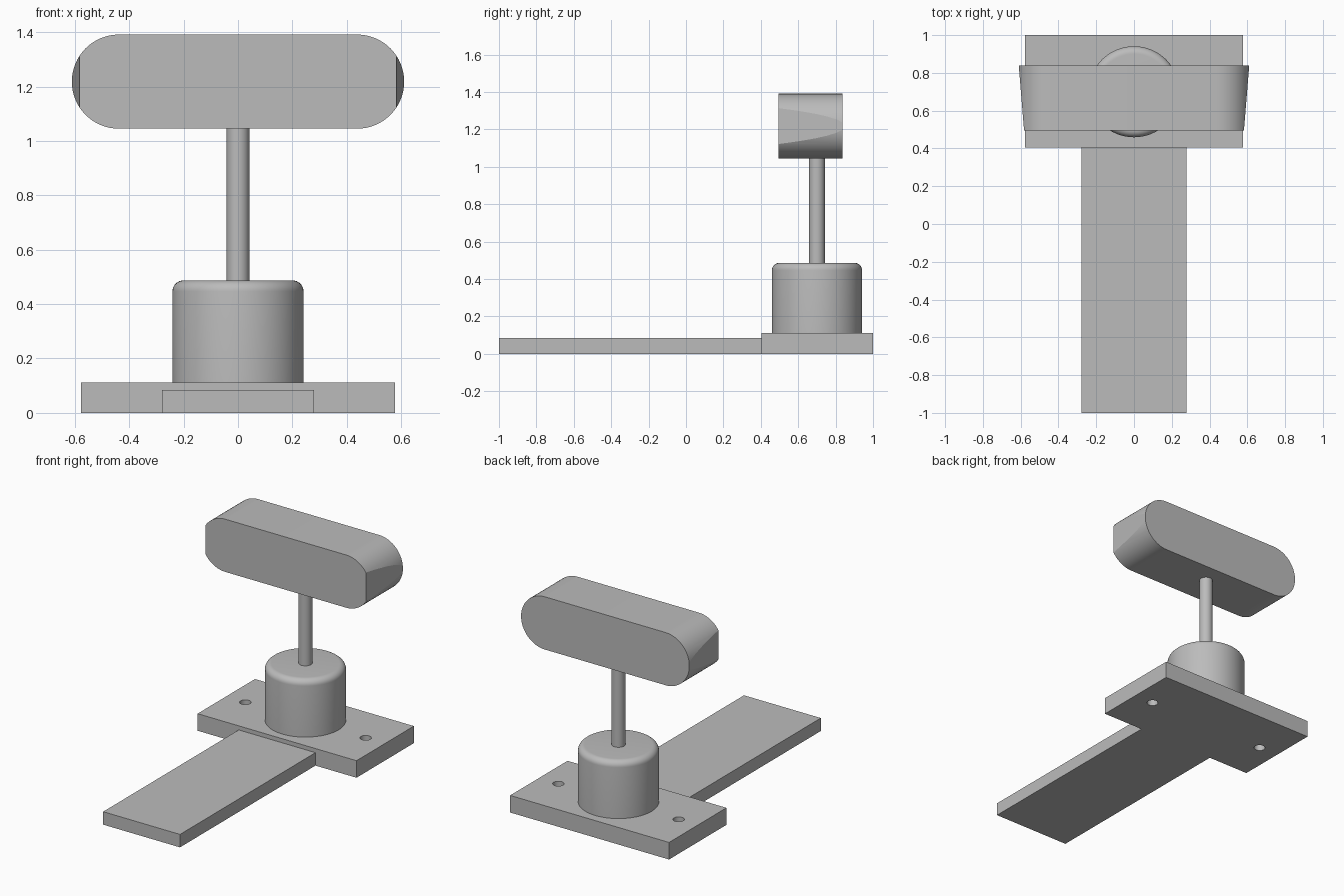
import bpy, bmesh, math
from mathutils import Vector

if "Cube" in bpy.data.objects:
    bpy.data.objects.remove(bpy.data.objects["Cube"])

CY = 0.70  # y of the post axis

# Mid grey shared by all parts
grey = bpy.data.materials.new("mid_grey")
grey.diffuse_color = (0.5, 0.5, 0.5, 1)
grey.use_nodes = True
grey.node_tree.nodes["Principled BSDF"].inputs["Base Color"].default_value = grey.diffuse_color


def smooth_by_angle(obj, degrees=30):
    bpy.ops.object.select_all(action='DESELECT')
    obj.select_set(True)
    bpy.context.view_layer.objects.active = obj
    bpy.ops.object.shade_smooth_by_angle(angle=math.radians(degrees))


def to_object(bm, name, smooth=False):
    bmesh.ops.recalc_face_normals(bm, faces=bm.faces)
    mesh = bpy.data.meshes.new(name)
    bm.to_mesh(mesh)
    bm.free()
    mesh.materials.append(grey)
    obj = bpy.data.objects.new(name, mesh)
    bpy.context.collection.objects.link(obj)
    if smooth:
        smooth_by_angle(obj)
    return obj


def box(name, lo, hi):
    bm = bmesh.new()
    bmesh.ops.create_cube(bm, size=1)
    lo, hi = Vector(lo), Vector(hi)
    for v in bm.verts:
        v.co = (lo + hi) / 2 + v.co * (hi - lo)
    return to_object(bm, name)


def lathe(name, profile, x=0.0, y=CY, steps=64):
    bm = bmesh.new()
    pts = [bm.verts.new((r, 0, z)) for r, z in profile]
    edges = [bm.edges.new(p) for p in zip(pts, pts[1:])]
    bmesh.ops.spin(bm, geom=pts + edges, cent=(0, 0, 0), axis=(0, 0, 1),
                   angle=2 * math.pi, steps=steps)
    bmesh.ops.remove_doubles(bm, verts=bm.verts, dist=1e-5)
    bmesh.ops.translate(bm, verts=bm.verts, vec=(x, y, 0))
    return to_object(bm, name, True)


def combine(target, other, operation):
    mod = target.modifiers.new(operation.lower(), 'BOOLEAN')
    mod.operation, mod.object, mod.solver = operation, other, 'EXACT'
    bpy.context.view_layer.objects.active = target
    bpy.ops.object.modifier_apply(modifier=mod.name)
    bpy.data.objects.remove(other)


# Base: cross plate joined with the long tongue, two through holes
base = box("base_plate", (-0.577, 0.405, 0), (0.577, 1.0, 0.112))
combine(base, box("tongue", (-0.279, -1.0, 0), (0.279, 0.5, 0.085)), 'UNION')
for side in (-1, 1):
    hole = lathe("hole_cutter", [(0, -0.1), (0.034, -0.1), (0.034, 0.3), (0, 0.3)],
                 x=side * 0.437, steps=32)
    combine(base, hole, 'DIFFERENCE')
smooth_by_angle(base)

# Round housing with a rolled top edge
R, TOP, F = 0.241, 0.487, 0.04
arc = [(R - F + F * math.cos(a), TOP - F + F * math.sin(a))
       for a in (i * math.pi / 16 for i in range(9))]
lathe("housing", [(0, 0.112), (R, 0.112)] + arc + [(0, TOP)])

# Thin post
lathe("post", [(0, TOP), (0.042, TOP), (0.042, 1.05), (0, 1.05)], steps=32)

# Head: stadium block whose rounded ends are trimmed by slanted planes
Y0, Y1, ZC, HR, HX = 0.495, 0.838, 1.218, 0.173, 0.438
bm = bmesh.new()
outline = []
for side, start in ((1, -90), (-1, 90)):
    for i in range(33):
        a = math.radians(start + 180 * i / 32)
        outline.append(bm.verts.new((side * HX + HR * math.cos(a), Y0,
                                     ZC + HR * math.sin(a))))
face = bm.faces.new(outline)
ext = bmesh.ops.extrude_face_region(bm, geom=[face])
bmesh.ops.translate(bm, vec=(0, Y1 - Y0, 0),
                    verts=[g for g in ext["geom"] if isinstance(g, bmesh.types.BMVert)])
for side in (-1, 1):
    bmesh.ops.bisect_plane(
        bm, geom=bm.verts[:] + bm.edges[:] + bm.faces[:], dist=1e-6,
        plane_co=(side * 0.582, Y0, ZC), plane_no=(side * (Y1 - Y0), -0.028, 0),
        clear_outer=True)
    bmesh.ops.holes_fill(bm, edges=[e for e in bm.edges if e.is_boundary], sides=0)
head = to_object(bm, "head", True)

# Keep the slanted end facets flat, with crisp borders
bm = bmesh.new()
bm.from_mesh(head.data)
for f in bm.faces:
    if abs(f.normal.x) > 0.9 and f.normal.y < -0.05:
        f.smooth = False
        for e in f.edges:
            e.smooth = False
bm.to_mesh(head.data)
bm.free()
